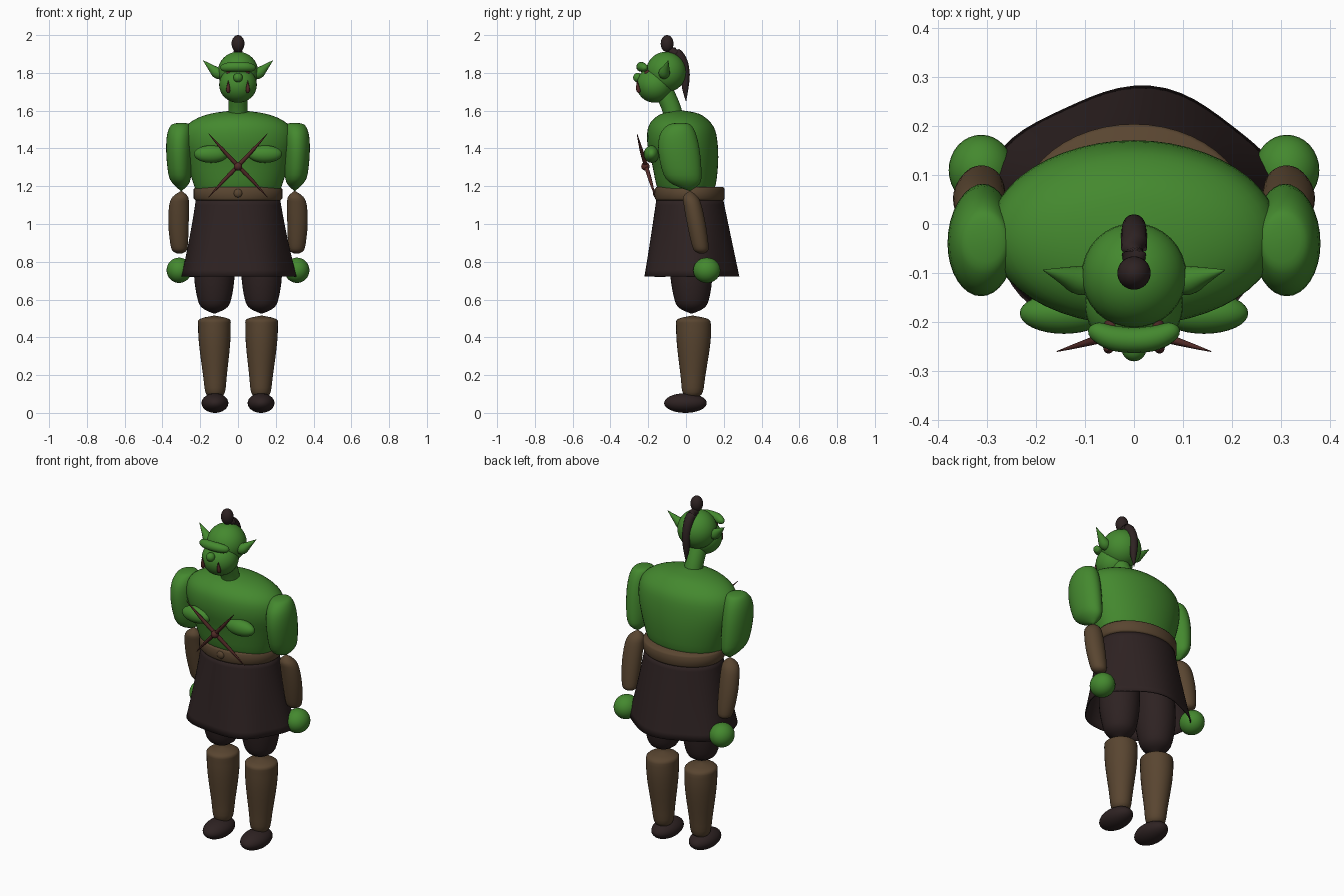
import bpy, bmesh, math
from mathutils import Vector


def mat(name, col):
    m = bpy.data.materials.new(name)
    m.diffuse_color = (*col, 1)
    return m


GREEN = mat("green skin", (0.058, 0.25, 0.028))
BROWN = mat("brown leather", (0.10, 0.06, 0.03))
DARK = mat("dark cloth", (0.027, 0.016, 0.016))
RED = mat("dark red", (0.085, 0.024, 0.02))


def finish(bm, name, m, angle=60):
    bmesh.ops.recalc_face_normals(bm, faces=bm.faces)
    me = bpy.data.meshes.new(name)
    bm.to_mesh(me)
    bm.free()
    me.materials.append(m)
    ob = bpy.data.objects.new(name, me)
    bpy.context.collection.objects.link(ob)
    bpy.ops.object.select_all(action='DESELECT')
    ob.select_set(True)
    bpy.context.view_layer.objects.active = ob
    bpy.ops.object.shade_smooth_by_angle(angle=math.radians(angle))
    return ob


def ball(name, c, r, m, tilt=0):
    bm = bmesh.new()
    bmesh.ops.create_uvsphere(bm, u_segments=32, v_segments=16, radius=1)
    ob = finish(bm, name, m)
    ob.location, ob.scale, ob.rotation_euler.x = c, r, tilt
    return ob


def smooth(pts, steps):
    """Catmull-Rom interpolation of equal-length tuples."""
    out = []
    for i in range(len(pts) - 1):
        p = [pts[max(0, min(len(pts) - 1, i + k))] for k in (-1, 0, 1, 2)]
        for j in range(steps):
            t = j / steps
            out.append(tuple(0.5 * (2 * b + (c - a) * t + (2 * a - 5 * b + 4 * c - d) * t * t
                             + (3 * b - a - 3 * c + d) * t ** 3) for a, b, c, d in zip(*p)))
    return out + [pts[-1]]


def skin(bm, loops, cap=True):
    n = len(loops[0])
    for a, b in zip(loops, loops[1:]):
        for i in range(n):
            bm.faces.new((a[i], a[(i + 1) % n], b[(i + 1) % n], b[i]))
    if cap:
        bm.faces.new(loops[0])
        bm.faces.new(loops[-1])


def loft(name, rings, m, steps=3, n=32, cap=True, wave=None):
    """Stack of level ellipses: (x, y, z, rx, ry)."""
    bm = bmesh.new()
    loops = []
    for x, y, z, rx, ry in smooth(rings, steps):
        loop = []
        for i in range(n):
            a = 2 * math.pi * i / n
            k = 1 + (wave(a, z) if wave else 0)
            loop.append(bm.verts.new((x + max(rx, .002) * k * math.cos(a),
                                      y + max(ry, .002) * k * math.sin(a), z)))
        loops.append(loop)
    skin(bm, loops, cap)
    return finish(bm, name, m)


def tube(name, path, m, steps=4, n=16):
    """Round tube along points (x, y, z, radius)."""
    pts = smooth(path, steps)
    bm = bmesh.new()
    loops = []
    for i, p in enumerate(pts):
        d = Vector(pts[min(i + 1, len(pts) - 1)][:3]) - Vector(pts[max(i - 1, 0)][:3])
        ref = Vector((0, 1, 0)) if abs(d.normalized().y) < 0.9 else Vector((1, 0, 0))
        u = d.cross(ref).normalized()
        v = d.cross(u).normalized()
        r = max(p[3], .001)
        loops.append([bm.verts.new(Vector(p[:3]) + r * (u * math.cos(2 * math.pi * k / n)
                      + v * math.sin(2 * math.pi * k / n))) for k in range(n)])
    skin(bm, loops)
    return finish(bm, name, m)


# Head
ball("head", (0, -.105, 1.805), (.107, .107, .107), GREEN)
ball("jaw", (0, -.165, 1.737), (.1, .098, .095), GREEN)
ball("nose", (0, -.255, 1.775), (.025, .025, .025), GREEN)
tube("brow", [(-.09, -.21, 1.822, .002), (-.08, -.217, 1.826, .018), (-.045, -.232, 1.831, .025),
              (0, -.237, 1.832, .026), (.045, -.232, 1.831, .025), (.08, -.217, 1.826, .018),
              (.09, -.21, 1.822, .002)], GREEN)
tube("neck", [(0, -.06, 1.55, .05), (0, -.08, 1.62, .05), (0, -.115, 1.70, .05)], GREEN, n=32)

# Topknot and ponytail
ball("topknot", (0, -.1, 1.955), (.034, .034, .045), DARK)
tube("ponytail", [(0, -.09, 1.91, .02), (0, -.05, 1.905, .026), (0, -.018, 1.86, .026),
                  (0, -.003, 1.79, .023), (0, -.004, 1.72, .017), (0, .0, 1.65, .001)], DARK)

# Torso
loft("torso", [(0, .0, 1.17, .22, .14), (0, .0, 1.21, .235, .158), (0, -.005, 1.32, .27, .175),
               (0, -.018, 1.42, .295, .186), (0, -.025, 1.5, .285, .178), (0, -.03, 1.55, .235, .148),
               (0, -.03, 1.583, .15, .1), (0, -.03, 1.598, .05, .035), (0, -.03, 1.6, .005, .005)],
     GREEN, n=48)

# Belt, buckle and flared skirt
loft("belt", [(0, .02, 1.125, .225, .178), (0, .02, 1.135, .235, .184), (0, .02, 1.185, .235, .184),
              (0, .02, 1.195, .225, .178)], BROWN, steps=1, n=48)
ball("buckle", (0, -.16, 1.163), (.023, .015, .023), BROWN)


def folds(a, z):
    return .035 * math.sin(5 * a + .6) * (1.13 - z) / .41


skirt = loft("skirt", [(0, .02, 1.135, .222, .176), (0, .022, 1.0, .245, .2), (0, .024, .86, .272, .225),
                       (0, .025, .722, .302, .25)], DARK, n=60, cap=False, wave=folds)
mod = skirt.modifiers.new("thickness", 'SOLIDIFY')
mod.thickness = .006

# Crossed blades with a round clasp
for s, side in ((-1, "left"), (1, "right")):
    tube(side + "_blade", [(s * .157, -.26, 1.48, .001), (s * .08, -.237, 1.393, .009),
                           (0, -.212, 1.307, .011), (-s * .08, -.187, 1.225, .009),
                           (-s * .157, -.162, 1.14, .001)], RED, steps=2, n=8)
ball("clasp", (0, -.215, 1.305), (.022, .022, .022), RED)

# Paired parts
for s, side in ((-1, "left_"), (1, "right_")):
    ball(side + "eye", (s * .045, -.205, 1.8), (.016, .016, .016), RED)
    tube(side + "tusk", [(s * .052, -.248, 1.695, .006), (s * .052, -.252, 1.708, .011),
                         (s * .052, -.256, 1.73, .008), (s * .052, -.258, 1.76, .001)], RED, steps=2)
    tube(side + "ear", [(s * .08, -.115, 1.79, .022), (s * .11, -.115, 1.80, .03),
                        (s * .145, -.105, 1.83, .017), (s * .185, -.094, 1.866, .001)], GREEN)
    ball(side + "chest", (s * .143, -.182, 1.37), (.09, .042, .046), GREEN)
    loft(side + "upper_arm", [(s * .3, .02, 1.175, .002, .002), (s * .302, .0, 1.21, .04, .07),
                              (s * .308, -.018, 1.26, .06, .1), (s * .312, -.036, 1.38, .068, .11),
                              (s * .31, -.042, 1.47, .066, .097), (s * .305, -.036, 1.52, .052, .066),
                              (s * .3, -.03, 1.533, .03, .035), (s * .3, -.03, 1.536, .002, .002)], GREEN)
    loft(side + "forearm", [(s * .3, .02, 1.175, .002, .002), (s * .305, .023, 1.145, .04, .038),
                            (s * .312, .035, 1.1, .052, .047), (s * .315, .055, 1.0, .054, .049),
                            (s * .312, .073, .9, .047, .045), (s * .31, .08, .86, .038, .037),
                            (s * .31, .082, .845, .015, .015)], BROWN)
    ball(side + "hand", (s * .312, .11, .755), (.066, .072, .067), GREEN)
    loft(side + "thigh", [(s * .125, .03, .525, .002, .002), (s * .125, .03, .56, .07, .072),
                          (s * .125, .03, .63, .095, .098), (s * .125, .028, .74, .108, .112),
                          (s * .12, .025, .88, .105, .11), (s * .115, .02, 1.0, .08, .09),
                          (s * .115, .02, 1.05, .02, .02)], DARK)
    loft(side + "shin", [(s * .125, .035, .515, .002, .002), (s * .125, .037, .497, .078, .08),
                         (s * .125, .04, .46, .086, .092), (s * .124, .04, .36, .082, .088),
                         (s * .122, .037, .2, .063, .066), (s * .121, .035, .11, .052, .054),
                         (s * .121, .035, .085, .03, .03)], BROWN)
    ball(side + "foot", (s * .122, -.003, .052), (.071, .113, .052), DARK)
